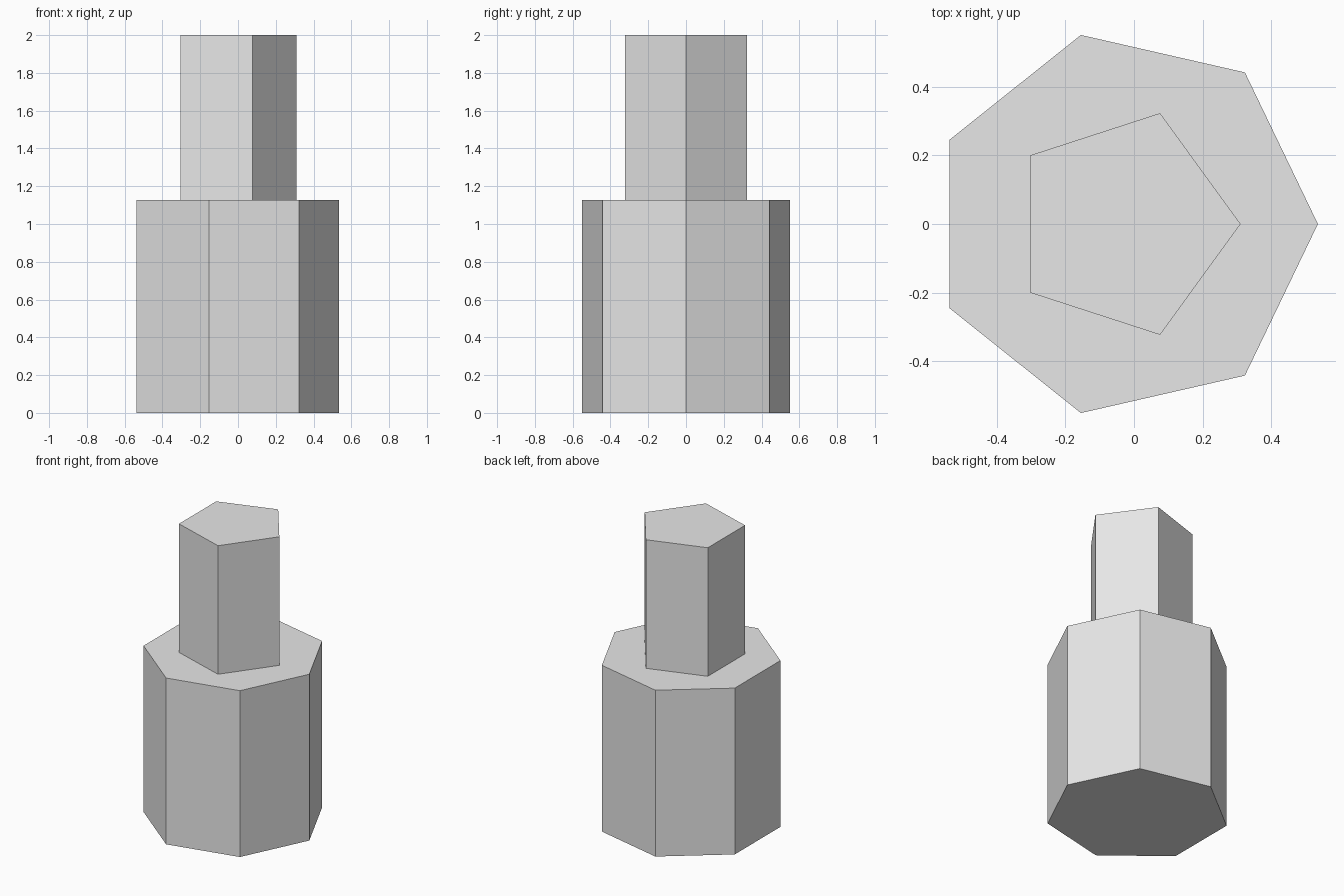
import bpy
import math

cube = bpy.data.objects.get("Cube")
if cube:
    bpy.data.objects.remove(cube, do_unlink=True)

# Plain grey for the whole model
grey = bpy.data.materials.new("light_grey")
grey.use_nodes = True
colour = (0.8, 0.8, 0.8, 1)
grey.diffuse_color = colour
grey.node_tree.nodes["Principled BSDF"].inputs["Base Color"].default_value = colour

CENTRE_X = -0.029


def prism(name, sides, radius, bottom, top):
    """Upright flat-sided prism with one corner pointing to +x."""
    bpy.ops.mesh.primitive_cylinder_add(
        vertices=sides, radius=radius, depth=top - bottom,
        location=(CENTRE_X, 0, (bottom + top) / 2))
    obj = bpy.context.object
    obj.name = name
    # The primitive starts its first corner on +y
    obj.rotation_euler.z = -math.pi / 2
    obj.data.materials.append(grey)
    return obj


# Wide seven-sided body and narrow five-sided neck
prism("body", 7, 0.564, 0, 1.128)
prism("neck", 5, 0.339, 1.128, 2)
